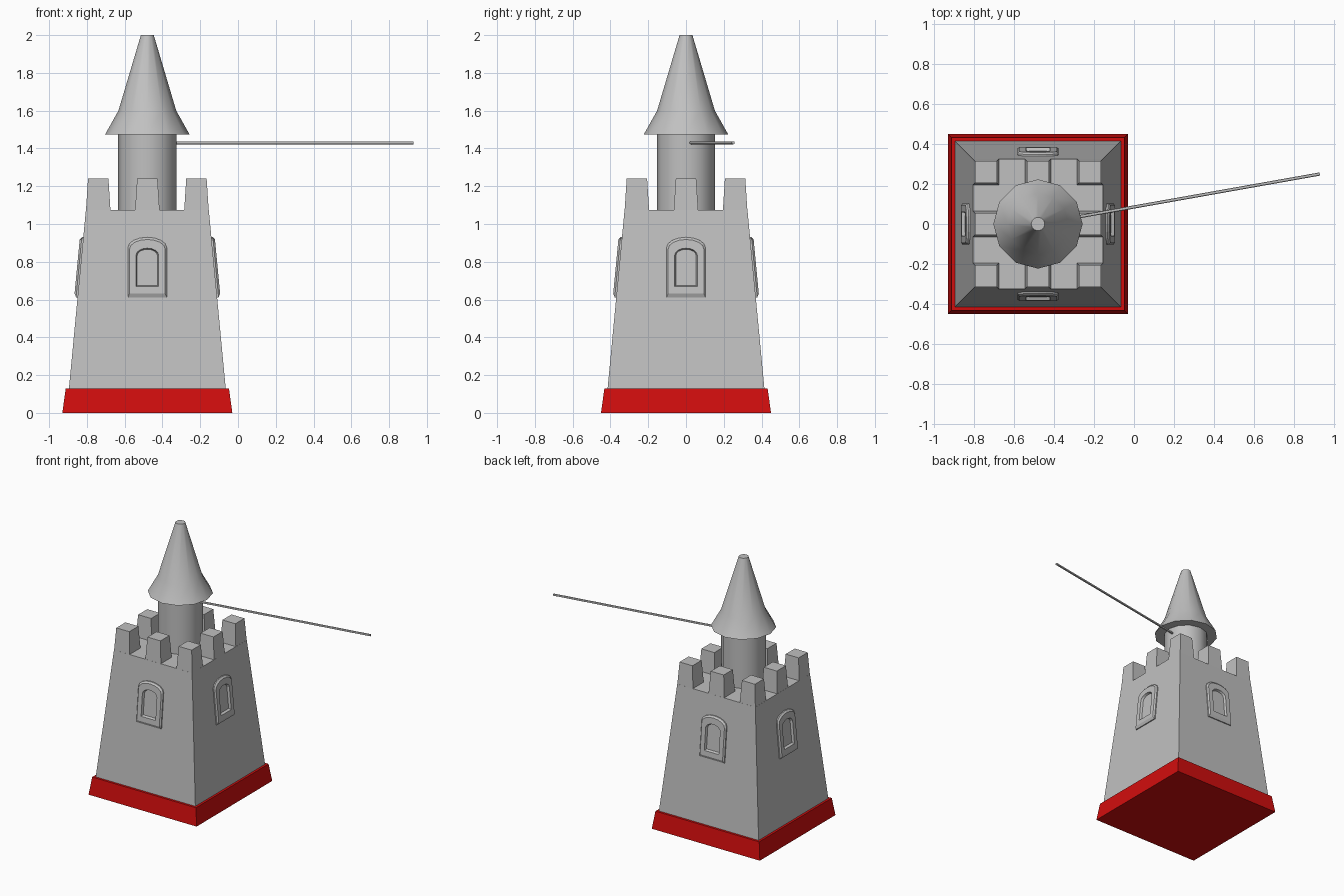
import bpy, bmesh
from math import pi, cos, sin
from mathutils import Vector, Matrix

if "Cube" in bpy.data.objects:
    bpy.data.objects.remove(bpy.data.objects["Cube"])

CENTRE = Vector((-0.48, 0, 0))


def material(name, rgb):
    m = bpy.data.materials.new(name)
    m.use_nodes = True
    m.diffuse_color = (*rgb, 1)
    bsdf = m.node_tree.nodes["Principled BSDF"]
    bsdf.inputs["Base Color"].default_value = (*rgb, 1)
    return m


STONE = material("stone grey", (0.53, 0.53, 0.53))
RED = material("base red", (0.64, 0.004, 0.004))


def finish(name, bm, mat, smooth=False):
    bmesh.ops.recalc_face_normals(bm, faces=bm.faces)
    mesh = bpy.data.meshes.new(name)
    bm.to_mesh(mesh)
    bm.free()
    mesh.materials.append(mat)
    ob = bpy.data.objects.new(name, mesh)
    bpy.context.collection.objects.link(ob)
    if smooth:
        bpy.ops.object.select_all(action='DESELECT')
        ob.select_set(True)
        bpy.context.view_layer.objects.active = ob
        bpy.ops.object.shade_smooth_by_angle(angle=pi / 4)
    return ob


def bridge(bm, a, b):
    n = len(a)
    for i in range(n):
        j = (i + 1) % n
        bm.faces.new((a[i], a[j], b[j], b[i]))


def lathe(name, profile, sides, mat, centre=CENTRE, turn=0, smooth=False):
    """Stack regular polygons of (radius, height) and cap both ends."""
    bm = bmesh.new()
    rings = []
    for r, z in profile:
        angles = [turn + 2 * pi * i / sides for i in range(sides)]
        rings.append([bm.verts.new(centre + Vector((r * cos(a), r * sin(a), z))) for a in angles])
    for a, b in zip(rings, rings[1:]):
        bridge(bm, a, b)
    bm.faces.new(rings[0])
    bm.faces.new(rings[-1])
    return finish(name, bm, mat, smooth)


def square(name, profile, mat, centre=CENTRE):
    """Tapered square block from (half width, height) pairs."""
    return lathe(name, [(h * 2 ** 0.5, z) for h, z in profile], 4, mat, centre, pi / 4)


def wall(z):
    return 0.415 - 0.095 * (z - 0.13)


# Plinth and tapering keep
square("plinth", [(0.45, 0), (0.432, 0.13)], RED)
square("keep", [(wall(0.13), 0.13), (wall(1.075), 1.075)], STONE)

# Battlements around the rim
for i in (-1, 0, 1):
    for j in (-1, 0, 1):
        if i or j:
            spot = CENTRE + Vector((0.26 * i, 0.26 * j, 0))
            square("merlon", [(0.065, 1.07), (0.054, 1.24)], STONE, spot)

# Round turret and flared roof
lathe("turret", [(0.154, 1.07), (0.154, 1.49)], 12, STONE, smooth=True)
lathe("roof", [(0.223, 1.475), (0.153, 1.60), (0.034, 2.0)], 12, STONE, smooth=True)

# Long thin pole
start, end = Vector((-0.35, 0.023, 1.43)), Vector((0.929, 0.25, 1.43))
bm = bmesh.new()
axis = end - start
bmesh.ops.create_cone(bm, cap_ends=True, segments=8, radius1=0.008, radius2=0.008, depth=axis.length)
bmesh.ops.transform(bm, verts=bm.verts, matrix=Matrix.Translation((start + end) / 2)
                    @ axis.to_track_quat('Z', 'Y').to_matrix().to_4x4())
finish("pole", bm, STONE, True)


def arch(half, low, spring, top, steps=8):
    """Arched window outline as (across, height) points."""
    pts = [(-half, low), (half, low)]
    for k in range(steps + 1):
        a = pi * k / steps
        pts.append((half * cos(a), spring + (top - spring) * sin(a)))
    return pts


# Arched window frames following the slope of each wall
outer = arch(0.103, 0.612, 0.875, 0.93)
face = arch(0.094, 0.632, 0.868, 0.918)
inner = arch(0.06, 0.668, 0.835, 0.872)
pane = arch(0.054, 0.675, 0.832, 0.866)
for k, side in enumerate(("front", "left", "back", "right")):
    bm = bmesh.new()
    spin = Matrix.Rotation(k * pi / 2, 3, 'Z')
    rings = []
    for outline, depth in ((outer, -0.005), (outer, 0.008), (face, 0.018), (inner, 0.018), (pane, 0.001)):
        rings.append([bm.verts.new(CENTRE + spin @ Vector((u, -wall(v) - depth, v))) for u, v in outline])
    for a, b in zip(rings, rings[1:]):
        bridge(bm, a, b)
    bm.faces.new(rings[-1])
    finish(side + "_window", bm, STONE)
